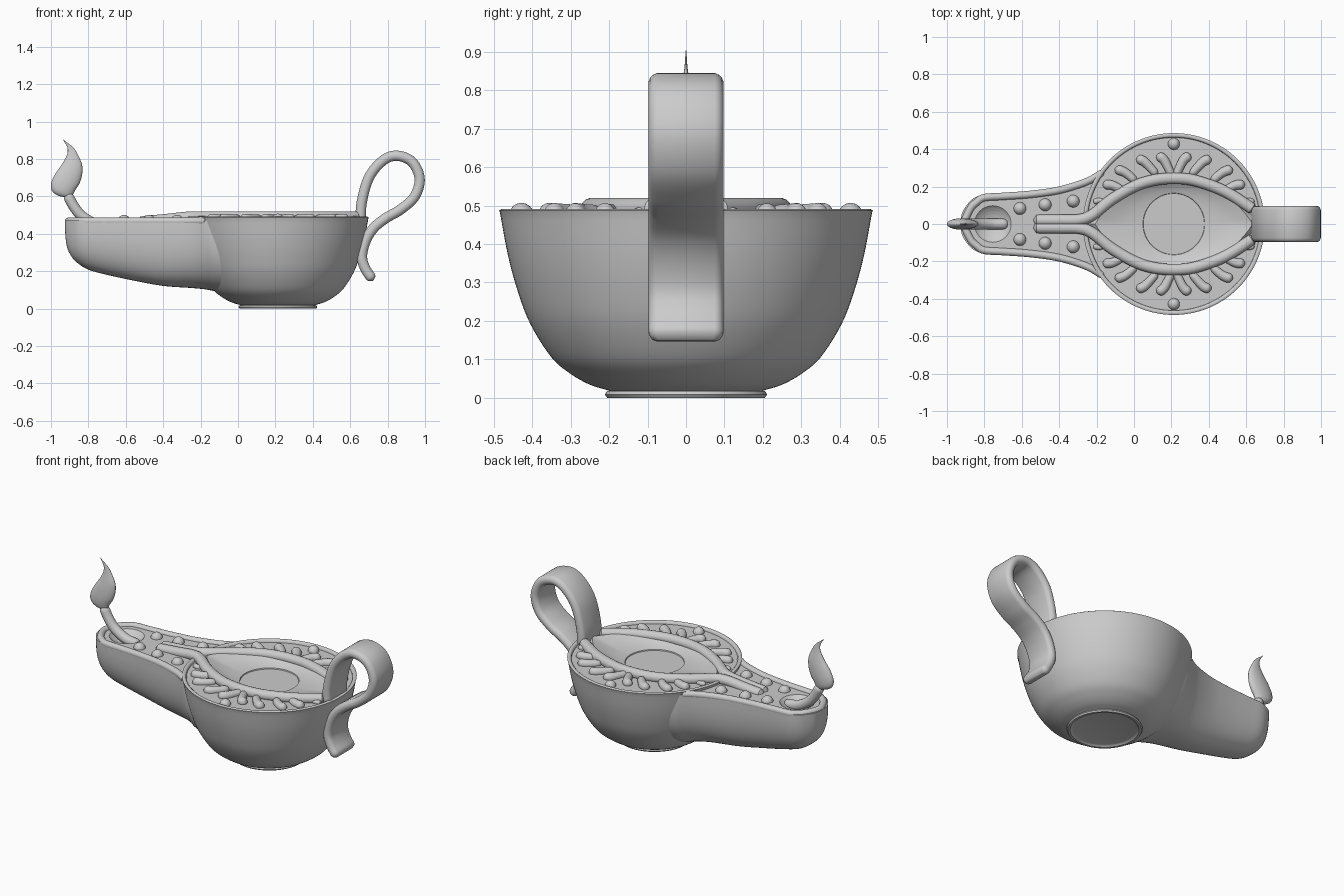
import bpy, bmesh
from math import sin, cos, pi, sqrt
from mathutils import Vector

cube = bpy.data.objects.get("Cube")
if cube:
    bpy.data.objects.remove(cube)

clay = bpy.data.materials.new("grey clay")
clay.use_nodes = True
GREY = (0.6, 0.6, 0.6, 1)
clay.diffuse_color = GREY
clay.node_tree.nodes["Principled BSDF"].inputs["Base Color"].default_value = GREY

CX = 0.213         # centre of the bowl along x
DECK = 0.475       # height of the sunken top surface


def smooth_path(points, steps=8):
    """Catmull-Rom interpolation through tuples of any length."""
    p = [Vector(q) for q in points]
    p = [2 * p[0] - p[1]] + p + [2 * p[-1] - p[-2]]
    out = []
    for i in range(1, len(p) - 2):
        a, b, c, d = p[i - 1:i + 3]
        for k in range(steps):
            t = k / steps
            out.append(0.5 * (2 * b + (c - a) * t + (2 * a - 5 * b + 4 * c - d) * t * t
                              + (3 * b - a - 3 * c + d) * t ** 3))
    return out + [p[-2]]


def loft(name, rings, angle=40):
    """Skin a row of closed rings and cap both ends."""
    bm = bmesh.new()
    rows = [[bm.verts.new(v) for v in ring] for ring in rings]
    n = len(rows[0])
    for r, s in zip(rows, rows[1:]):
        for i in range(n):
            j = (i + 1) % n
            bm.faces.new((r[i], r[j], s[j], s[i]))
    bm.faces.new(rows[0][::-1])
    bm.faces.new(rows[-1])
    bmesh.ops.recalc_face_normals(bm, faces=bm.faces)
    mesh = bpy.data.meshes.new(name)
    bm.to_mesh(mesh)
    bm.free()
    mesh.materials.append(clay)
    obj = bpy.data.objects.new(name, mesh)
    bpy.context.collection.objects.link(obj)
    bpy.ops.object.select_all(action="DESELECT")
    obj.select_set(True)
    bpy.context.view_layer.objects.active = obj
    bpy.ops.object.shade_smooth_by_angle(angle=angle * pi / 180)
    return obj


def sweep(name, points, axis, a, b, taper=1.0, steps=8):
    """Sweep a rounded bar (half width a along axis, half thickness b) with rounded ends."""
    path, axis = smooth_path(points, steps), Vector(axis)
    dist = [0]
    for p, q in zip(path, path[1:]):
        dist.append(dist[-1] + (q - p).length)
    rc, rings = min(a, b), []
    for i, p in enumerate(path):
        tangent = path[min(i + 1, len(path) - 1)] - path[max(i - 1, 0)]
        side = tangent.cross(axis).normalized()
        d = min(dist[i], dist[-1] - dist[i])
        end = max(0.15, sqrt(1 - max(0, 1 - d / rc) ** 2))
        k = 1 + (taper - 1) * dist[i] / dist[-1]
        ring = []
        for j in range(16):
            t = 2 * pi * (j + 0.5) / 16
            u = (a - rc) * (1 if cos(t) > 0 else -1) + rc * end * cos(t)
            v = (b - rc) * (1 if sin(t) > 0 else -1) + rc * end * sin(t)
            ring.append(p + (axis * u + side * v) * k)
        rings.append(ring)
    return loft(name, rings)


def bead(name, x, y, z, r):
    lat = [-pi / 2 + pi * (i + 0.3) / 9.6 for i in range(10)]
    loft(name, [[(x + r * cos(t) * cos(2 * pi * k / 20), y + r * cos(t) * sin(2 * pi * k / 20),
                  z + r * sin(t)) for k in range(20)] for t in lat], 60)


# Bowl: turned foot and wall, rim, deck, then an almond-shaped dish in the top
def eye_radius(t, half_len=0.45, half_wid=0.245):
    big = (half_len ** 2 + half_wid ** 2) / (2 * half_wid)
    c = big - half_wid
    return sqrt(big ** 2 - (c * cos(t)) ** 2) - c * abs(sin(t))


def bowl_ring(r, z, eye=0.0, n=112):
    ring = []
    for i in range(n):
        t = 2 * pi * i / n
        q = r * (1 - eye) + eye_radius(t) * eye
        ring.append((CX + q * cos(t), q * sin(t), z))
    return ring


foot = [(0.175, 0.009), (0.185, 0.006), (0.192, 0), (0.205, 0), (0.211, 0.008), (0.206, 0.017), (0.2, 0.018)]
wall = smooth_path([(0.205, 0.02), (0.25, 0.034), (0.3, 0.062), (0.35, 0.105), (0.404, 0.19),
                    (0.437, 0.275), (0.463, 0.37), (0.484, 0.482)], 5)
rim = [(0.486, 0.487), (0.48, 0.491), (0.47, 0.491), (0.464, 0.486), (0.462, DECK)]
rings = [bowl_ring(r, z) for r, z in foot + [tuple(w) for w in wall] + rim]
rings += [bowl_ring(0.165, DECK, 1), bowl_ring(0.165, 0.5, 0.9), bowl_ring(0.165, 0.48, 0.6),
          bowl_ring(0.165, 0.465, 0.3), bowl_ring(0.165, 0.457), bowl_ring(0.163, 0.451)]
loft("bowl", rings)

# Spout: U-shaped sections given as position, half width and underside height
sections = [(-0.926, 0.03, 0.43), (-0.917, 0.065, 0.34), (-0.895, 0.1, 0.285), (-0.86, 0.136, 0.245),
            (-0.8, 0.16, 0.208), (-0.7, 0.167, 0.18), (-0.56, 0.177, 0.15), (-0.4, 0.2, 0.121),
            (-0.25, 0.247, 0.11), (-0.16, 0.3, 0.1), (-0.08, 0.33, 0.08), (0, 0.34, 0.06)]
rings = []
for x, w, low in smooth_path(sections, 4):
    top = 0.47 if x < -0.15 else 0.43
    ring = []
    for i in range(33):
        t = pi * i / 32
        side = 1 if cos(t) > 0 else -1
        ring.append((x, w * side * abs(cos(t)) ** 0.8, top - (top - low) * max(sin(t), 0) ** 0.8))
    rings.append(ring)
spout = loft("spout", rings)

# Wick well sunk into the spout
bpy.ops.mesh.primitive_uv_sphere_add(segments=48, ring_count=24, radius=0.14, location=(-0.755, 0, 0.57))
cutter = bpy.context.object
cutter.name = "wick_well_cutter"
cutter.data.materials.append(clay)
cutter.hide_render = True
cutter.hide_set(True)
well = spout.modifiers.new("wick well", "BOOLEAN")
well.operation, well.object, well.solver = "DIFFERENCE", cutter, "EXACT"

# Raised rim around the spout
edge = [(x + 0.02 * (x < -0.8), w - 0.019, 0.467) for x, w, low in sections[2:10]]
outline = [(x, -y, z) for x, y, z in edge[::-1]] + [(-0.906, 0, 0.467)] + edge
sweep("spout_rim", outline, (0, 0, 1), 0.02, 0.02)

# Twin ridges that run down the spout and open around the dish
ridge = [(-0.54, 0.02, 0.463), (-0.4, 0.02, 0.475), (-0.29, 0.023, 0.487), (-0.22, 0.05, 0.49),
         (-0.12, 0.13, 0.49), (0, 0.2, 0.49), (0.1, 0.233, 0.49), (CX, 0.244, 0.49),
         (0.33, 0.231, 0.49), (0.49, 0.172, 0.49), (0.65, 0.07, 0.49)]

# Leaf strokes on the deck, as offsets from the bowl centre, outer end first
strokes = [[(0.09, 0.37), (0.055, 0.345), (0.03, 0.3), (0.008, 0.25)],
           [(0.2, 0.35), (0.16, 0.335), (0.12, 0.295), (0.09, 0.26)],
           [(0.315, 0.295), (0.26, 0.275), (0.2, 0.225)],
           [(0.38, 0.21), (0.33, 0.207), (0.265, 0.175)],
           [(0.43, 0.115), (0.4, 0.125), (0.36, 0.115)]]
for sy, side in ((1, "back"), (-1, "front")):
    sweep("dish_ridge_" + side, [(x, sy * y, z) for x, y, z in ridge], (0, 0, 1), 0.03, 0.031)
    for n, stroke in enumerate(strokes):
        size = 0.028 if n < 4 else 0.016
        for sx, end in ((1, "left"), (-1, "right")):
            pts = [(CX + sx * x, sy * y, 0.48) for x, y in stroke]
            sweep(f"leaf_stroke_{side}_{end}_{n + 1}", pts, (0, 0, 1), size, size, 0.75)
    bead("deck_bead_" + side, CX, sy * 0.428, 0.475, 0.032)
    for n, (x, y) in enumerate([(-0.61, 0.083), (-0.475, 0.103), (-0.325, 0.122)]):
        bead(f"spout_bead_{side}_{n + 1}", x, sy * y, 0.467, 0.034)

# Strap handle looping over and curling out below
loop = [(0.655, 0.46), (0.662, 0.57), (0.70, 0.7), (0.77, 0.787), (0.845, 0.817), (0.93, 0.785),
        (0.971, 0.695), (0.945, 0.6), (0.87, 0.53), (0.79, 0.483), (0.725, 0.43), (0.682, 0.36),
        (0.663, 0.28), (0.68, 0.215), (0.723, 0.15)]
sweep("handle", [(x, 0, z) for x, z in loop], (0, 1, 0), 0.098, 0.028)

# Wick
sweep("wick", [(-0.67, 0, 0.44), (-0.76, 0, 0.452), (-0.835, 0, 0.495), (-0.88, 0, 0.55), (-0.915, 0, 0.615)],
      (0, 1, 0), 0.029, 0.029)

# Flame: flattened sections given as height, right edge, left edge and half depth
flame = [(0.595, -0.925, -0.905, 0.008), (0.605, -0.965, -0.885, 0.02), (0.63, -0.995, -0.872, 0.028),
         (0.67, -0.999, -0.847, 0.03), (0.72, -0.977, -0.833, 0.027), (0.77, -0.942, -0.834, 0.02),
         (0.82, -0.915, -0.855, 0.01), (0.86, -0.912, -0.88, 0.004), (0.903, -0.936, -0.934, 0.001)]
loft("flame", [[((p + q) / 2 + (q - p) / 2 * cos(pi * k / 10), d * sin(pi * k / 10), z)
                for k in range(20)] for z, p, q, d in smooth_path(flame, 4)], 60)
